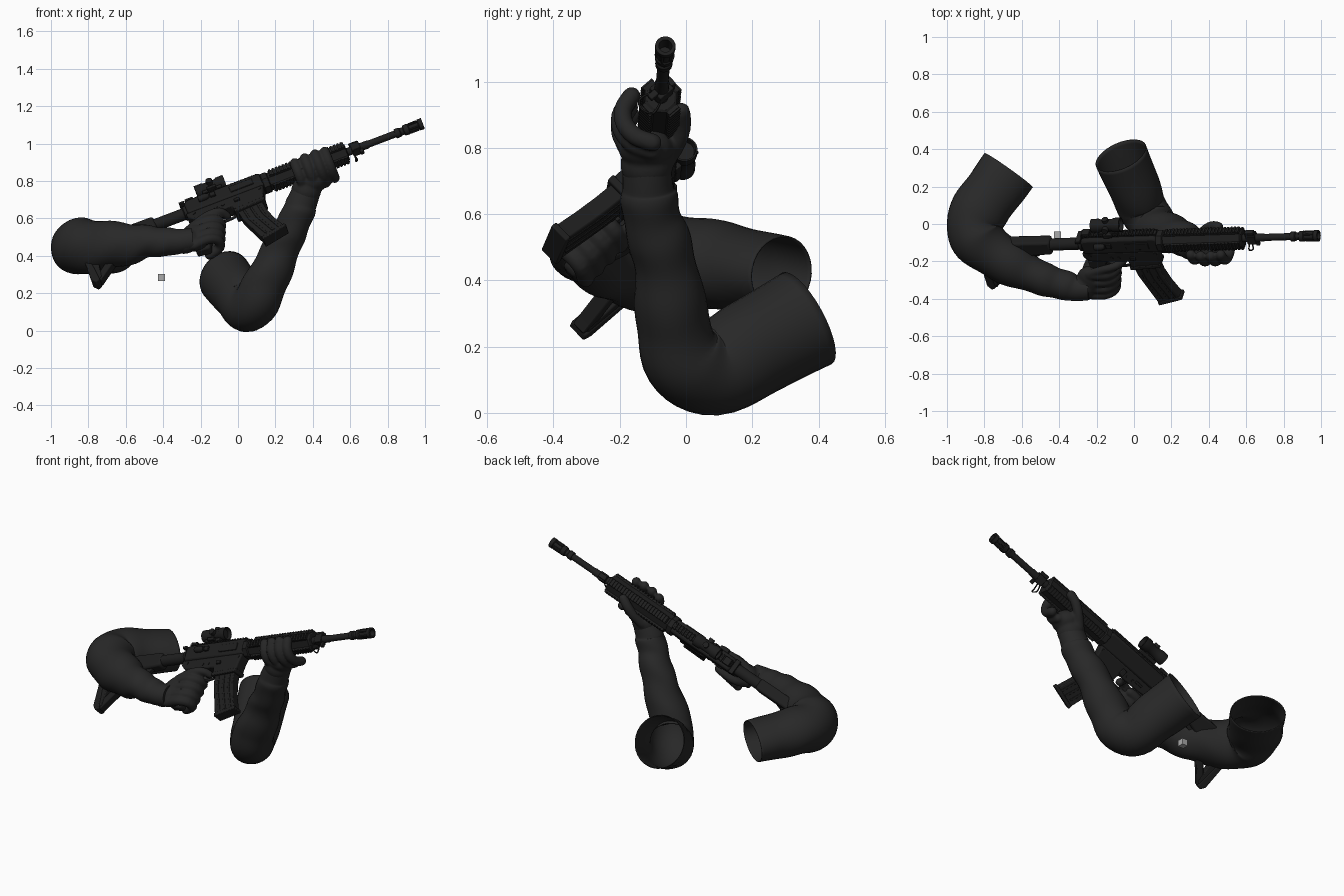
import bpy, bmesh, math
from mathutils import Vector, Matrix

if "Cube" in bpy.data.objects:
    bpy.data.objects.remove(bpy.data.objects["Cube"])

def material(name, v):
    m = bpy.data.materials.new(name)
    m.diffuse_color = (v, v, v, 1)
    m.use_nodes = True
    m.node_tree.nodes["Principled BSDF"].inputs["Base Color"].default_value = m.diffuse_color
    return m

SLEEVE = material("dark_cloth", 0.021)
GLOVE = material("dark_glove", 0.019)
METAL = material("gun_black", 0.013)
GREY = material("light_grey", 0.4)

# Rifle frame: local x = muzzle, y = left, z = up; pitched, yawed and rolled
GUN = (Matrix.Translation((0, -0.095, 0.732)) @ Matrix.Rotation(math.radians(1.9), 4, 'Z')
       @ Matrix.Rotation(math.radians(-20.8), 4, 'Y') @ Matrix.Rotation(math.radians(-48), 4, 'X'))
WORLD = Matrix.Identity(4)

def finish(name, bm, mat, frame=GUN, bevel=0.0):
    bmesh.ops.recalc_face_normals(bm, faces=bm.faces[:])
    me = bpy.data.meshes.new(name)
    bm.to_mesh(me)
    bm.free()
    me.materials.append(mat)
    ob = bpy.data.objects.new(name, me)
    bpy.context.collection.objects.link(ob)
    ob.matrix_world = frame
    if bevel:
        b = ob.modifiers.new("bevel", 'BEVEL')
        b.width, b.segments, b.limit_method = bevel, 2, 'ANGLE'
    return ob

def prism(name, pts, width, y=0.0, bevel=0.005):
    """Side profile (forward, up) extruded across the rifle."""
    bm = bmesh.new()
    f = bm.faces.new([bm.verts.new((p[0], y - width / 2, p[1])) for p in pts])
    r = bmesh.ops.extrude_face_region(bm, geom=[f])
    bmesh.ops.translate(bm, vec=(0, width, 0), verts=[v for v in r["geom"] if isinstance(v, bmesh.types.BMVert)])
    return finish(name, bm, METAL, bevel=bevel)

def add_box(bm, c, s):
    bmesh.ops.create_cube(bm, size=1, matrix=Matrix.Translation(c) @ Matrix.Diagonal((*s, 1)))

def boxes(name, items, mat=METAL, frame=GUN, bevel=0.003):
    bm = bmesh.new()
    for c, s in items:
        add_box(bm, c, s)
    return finish(name, bm, mat, frame, bevel)

def lathe(name, prof, n=20, at=(0, 0, 0), axis='X', turn=0.0):
    """Profile (along, radius) turned about an axis through `at`."""
    bm = bmesh.new()
    rings = []
    for a, r in prof:
        ring = []
        for k in range(n):
            t = 2 * math.pi * k / n + turn
            v = Vector((a, r * math.cos(t), r * math.sin(t)))
            if axis == 'Y':
                v = Vector((v.y, v.x, v.z))
            elif axis == 'Z':
                v = Vector((v.y, v.z, v.x))
            ring.append(bm.verts.new(v + Vector(at)))
        rings.append(ring)
    for A, B in zip(rings, rings[1:]):
        for k in range(n):
            bm.faces.new((A[k], A[(k + 1) % n], B[(k + 1) % n], B[k]))
    bm.faces.new(rings[0])
    bm.faces.new(rings[-1])
    return finish(name, bm, METAL)

def spline(pts, n):
    out = []
    for i in range(len(pts) - 1):
        p = [pts[max(0, min(len(pts) - 1, i + d))] for d in (-1, 0, 1, 2)]
        for k in range(n):
            t = k / n
            out.append([0.5 * (2 * b + (c - a) * t + (2 * a - 5 * b + 4 * c - d) * t * t
                        + (3 * b - a - 3 * c + d) * t ** 3) for a, b, c, d in zip(*p)])
    return out + [list(pts[-1])]

def add_tube(bm, pts, ref, n=20, steps=4, fold=0.0, cap_end=True):
    """Sweep an ellipse along points (x, y, z, radius_side, radius_up)."""
    pts = spline(pts, steps)
    rings = []
    for i, p in enumerate(pts):
        t = (Vector(pts[min(i + 1, len(pts) - 1)][:3]) - Vector(pts[max(i - 1, 0)][:3])).normalized()
        side = t.cross(Vector(ref)).normalized()
        up = side.cross(t)
        ring = []
        for k in range(n):
            a = 2 * math.pi * k / n
            w = 1 + fold * math.sin(i * 0.6 + 1.6 * math.sin(a) + math.cos(2 * a)) * math.sin(math.pi * i / (len(pts) - 1))
            ring.append(bm.verts.new(Vector(p[:3]) + w * (side * math.cos(a) * p[3] + up * math.sin(a) * p[4])))
        rings.append(ring)
    for A, B in zip(rings, rings[1:]):
        for k in range(n):
            bm.faces.new((A[k], A[(k + 1) % n], B[(k + 1) % n], B[k]))
    bm.faces.new(rings[0])
    if cap_end:
        bm.faces.new(rings[-1])

def sleeve(name, pts, ref):
    bm = bmesh.new()
    add_tube(bm, pts, ref, n=32, steps=6, fold=0.04, cap_end=False)
    ob = finish(name, bm, SLEEVE, WORLD)
    s = ob.modifiers.new("cloth", 'SOLIDIFY')
    s.thickness, s.offset = 0.005, -1

def hand(name, fingers, palms, ref, frame):
    """Fingers are (points, radius); palms are (centre, radii). Fused into one skin."""
    bm = bmesh.new()
    for pts, r in fingers:
        add_tube(bm, [(*p, r, r) for p in pts], ref, n=12)
        for p in (pts[0], pts[-1]):
            bmesh.ops.create_icosphere(bm, subdivisions=2, radius=r, matrix=Matrix.Translation(p))
    for c, s in palms:
        bmesh.ops.create_uvsphere(bm, u_segments=20, v_segments=14, radius=1,
                                  matrix=Matrix.Translation(c) @ Matrix.Diagonal((*s, 1)))
    ob = finish(name, bm, GLOVE, frame)
    m = ob.modifiers.new("fuse", 'REMESH')
    m.mode, m.voxel_size, m.use_smooth_shade = 'VOXEL', 0.007, True
    ob.modifiers.new("soften", 'SMOOTH').iterations = 5

# Sleeved arms, from wrist to open shoulder end
sleeve("left_arm", [(.365, -.118, .745, .072, .076), (.34, -.115, .68, .078, .082), (.33, -.112, .65, .086, .086),
                    (.30, -.10, .58, .088, .088), (.262, -.075, .5, .094, .094), (.215, -.055, .4, .098, .104),
                    (.16, -.04, .28, .113, .115), (.105, -.01, .17, .122, .125), (.05, .08, .128, .14, .13),
                    (0, .2, .195, .148, .138), (-.07, .365, .285, .157, .145)], (1, 0, 0))
sleeve("right_arm", [(-.24, -.345, .485, .062, .062), (-.31, -.343, .478, .07, .066), (-.36, -.33, .475, .078, .074),
                     (-.43, -.312, .475, .084, .08), (-.5, -.288, .475, .09, .09), (-.6, -.243, .462, .108, .115),
                     (-.72, -.175, .455, .128, .132), (-.825, -.09, .45, .142, .15), (-.855, 0, .45, .15, .145),
                     (-.815, .09, .445, .154, .135), (-.74, .19, .43, .156, .125), (-.67, .288, .42, .158, .115)], (0, 0, 1))

# Left hand wrapped round the handguard
fingers = []
for x0, R in ((.335, .085), (.39, .092), (.445, .092), (.495, .085)):
    arc = []
    for deg in (262, 230, 198, 168, 138):
        dy, dz = R * math.cos(math.radians(deg)), R * math.sin(math.radians(deg))
        arc.append((x0 - .38 * dz - .01, -.085 + dy * 1.25, .712 + .38 * x0 + dz))
    fingers.append((arc, .028))
fingers.append(([(.35, -.06, .76), (.39, -.025, .82), (.42, -.012, .87), (.45, -.015, .91)], .028))
hand("left_hand", fingers, [((.395, -.12, .80), (.085, .085, .065)), ((.365, -.118, .75), (.08, .08, .08))], (1, 0, 0), WORLD)

# Right hand on the pistol grip, index finger at the trigger
fingers = [([(-.29 - k * .012, -.055, u), (-.2 - k * .015, -.062, u), (-.152 - k * .015, -.03, u),
             (-.155 - k * .015, .025, u), (-.22 - k * .015, .05, u)], .027) for k, u in enumerate((-.18, -.228, -.275, -.318))]
fingers.append(([(-.29, -.055, -.17), (-.2, -.06, -.14), (-.13, -.045, -.13), (-.1, 0, -.135)], .023))
fingers.append(([(-.33, .02, -.2), (-.29, .045, -.15), (-.22, .05, -.135), (-.17, .045, -.135)], .026))
hand("right_hand", fingers, [((-.3, -.035, -.24), (.08, .055, .095)), ((-.36, -.055, -.265), (.08, .06, .07))], (0, 0, 1), GUN)

# Barrel, gas block and muzzle brake
lathe("barrel", [(.1, .022), (.74, .022), (.75, .019), (.95, .019)])
lathe("muzzle_brake", [(.9, .018), (.9, .026), (.925, .026), (.93, .021), (.945, .021), (.95, .028), (.975, .03), (.98, .025),
                       (1.03, .025), (1.035, .031), (1.057, .031), (1.057, .02), (1.0, .018)], 18)
boxes("brake_slots", [((1.005, .026 * math.cos(k * 1.047), .026 * math.sin(k * 1.047)), (.05, .008, .008)) for k in range(6)])
boxes("gas_block", [((.675, 0, 0), (.05, .05, .055)), ((.67, 0, .03), (.05, .03, .03)), ((.70, 0, -.035), (.02, .02, .03))])
bm = bmesh.new()
add_tube(bm, [(x, y, z, .004, .004) for x, y, z in ((.66, -.02, -.02), (.65, -.03, -.06), (.66, 0, -.08), (.65, .03, -.06), (.66, .02, -.02))], (1, 0, 0), n=6)
finish("sling_loop", bm, METAL)

# Handguard with four toothed rails
lathe("handguard", [(.14, .052), (.145, .06), (.175, .06), (.18, .052), (.62, .052), (.625, .045)], 8, turn=math.pi / 8)
bm = bmesh.new()
for dy, dz in ((0, 1), (0, -1), (1, 0), (-1, 0)):
    add_box(bm, (.405, dy * .05, dz * .05), (.43, .018 + .022 * abs(dz), .018 + .022 * abs(dy)))
    for k in range(22):
        add_box(bm, (.2 + k * .0195, dy * .06, dz * .06), (.011, .01 + .034 * abs(dz), .01 + .034 * abs(dy)))
finish("handguard_rails", bm, METAL)

# Receivers
prism("upper_receiver", [(-.29, -.045), (.15, -.045), (.15, .045), (.13, .055), (-.27, .055), (-.29, .04)], .085, bevel=.014)
prism("lower_receiver", [(-.30, -.04), (.14, -.04), (.125, -.09), (.115, -.155), (-.05, -.165), (-.055, -.11), (-.2, -.105),
                         (-.27, -.1), (-.3, -.07)], .075, bevel=.008)
prism("magwell_lip", [(-.055, -.145), (.122, -.135), (.118, -.158), (-.055, -.168)], .085, bevel=.004)
boxes("top_rail", [((-.07, 0, .058), (.43, .034, .014))] + [((-.275 + k * .02, 0, .067), (.011, .046, .01)) for k in range(21)], bevel=.002)
boxes("receiver_details", [((.03, -.044, .005), (.13, .008, .045)), ((-.02, -.042, -.085), (.03, .012, .02)), ((-.06, .042, -.08), (.03, .012, .04)),
                           ((-.18, .04, -.07), (.05, .012, .014)), ((-.13, -.046, .015), (.03, .016, .03)), ((-.3, 0, .045), (.03, .09, .016))])
lathe("forward_assist", [(-.21, .016), (-.2, .019), (-.17, .019), (-.15, .012)], 12, at=(0, -.05, .015))
for i, (x, z) in enumerate(((.115, -.06), (-.26, -.06), (-.1, -.08), (-.14, -.08))):
    lathe("receiver_pin_%d" % i, [(-.041, .009), (.041, .009)], 10, at=(x, 0, z), axis='Y')
bm = bmesh.new()
add_tube(bm, [(x, 0, z, .01, .005) for x, z in ((-.05, -.14), (-.07, -.165), (-.15, -.168), (-.19, -.15), (-.2, -.11))], (0, 1, 0), n=8)
add_tube(bm, [(x, 0, z, .006, .006) for x, z in ((-.13, -.1), (-.125, -.125), (-.115, -.15))], (0, 1, 0), n=8)
finish("trigger_and_guard", bm, METAL)
prism("pistol_grip", [(-.18, -.1), (-.2, -.15), (-.21, -.22), (-.25, -.345), (-.33, -.33), (-.29, -.19), (-.29, -.1)], .055, bevel=.012)

# Curved magazine with ribs and floor plate
prism("magazine", [(-.042, -.12), (.1, -.12), (.108, -.22), (.128, -.3), (.162, -.39), (.03, -.425), (-.005, -.31), (-.032, -.22)], .056)
for i, d in enumerate((-.04, 0, .04)):
    prism("magazine_rib_%d" % i, [(.028 + d, -.17), (.04 + d, -.17), (.052 + d, -.25), (.104 + d, -.395), (.09 + d, -.395), (.038 + d, -.25)], .062, bevel=.002)
prism("magazine_floor", [(.026, -.415), (.166, -.38), (.172, -.4), (.03, -.437)], .066, bevel=.004)

# Buffer tube and open triangular stock
lathe("buffer_tube", [(-.85, .033), (-.31, .033), (-.305, .04), (-.29, .04)])
prism("stock_body", [(-.47, .04), (-.88, .045), (-.88, -.06), (-.64, -.065), (-.58, -.05), (-.47, -.045)], .07, bevel=.012)
prism("stock_strut", [(-.62, -.05), (-.69, -.05), (-.86, -.225), (-.86, -.28), (-.79, -.21)], .05, bevel=.006)
prism("stock_back", [(-.82, -.04), (-.88, -.04), (-.89, -.27), (-.845, -.26)], .055, bevel=.005)
prism("butt_pad", [(-.875, .045), (-.895, .04), (-.905, -.255), (-.885, -.285), (-.86, -.275)], .065, bevel=.006)
prism("stock_lever", [(-.53, -.04), (-.66, -.05), (-.65, -.085), (-.56, -.07)], .03, bevel=.004)

# Optic: tube, mount, turrets; rear sight
lathe("optic_tube", [(-.19, .028), (-.205, .03), (-.205, .037), (-.165, .037), (-.155, .033), (-.09, .033), (-.08, .039), (-.04, .039), (-.04, .034), (-.06, .03)],
      at=(0, 0, .125))
boxes("optic_mount", [((-.12, 0, .08), (.11, .055, .022)), ((-.12, 0, .097), (.07, .035, .04)), ((-.12, -.035, .08), (.05, .02, .02))])
lathe("optic_top_knob", [(.15, .018), (.17, .018)], 12, at=(-.12, 0, 0), axis='Z')
lathe("optic_side_knob", [(-.052, .018), (-.02, .018)], 12, at=(-.12, 0, .125), axis='Y')
boxes("rear_sight", [((-.255, 0, .075), (.045, .045, .018))])

# Small loose cube below the stock
boxes("small_cube", [((-.41, -.06, .285), (.038, .038, .038))], GREY, WORLD, 0)

# Smooth shading with sharp edges kept
for ob in bpy.context.scene.objects:
    ob.select_set(True)
    bpy.context.view_layer.objects.active = ob
bpy.ops.object.shade_smooth_by_angle(angle=math.radians(35))
